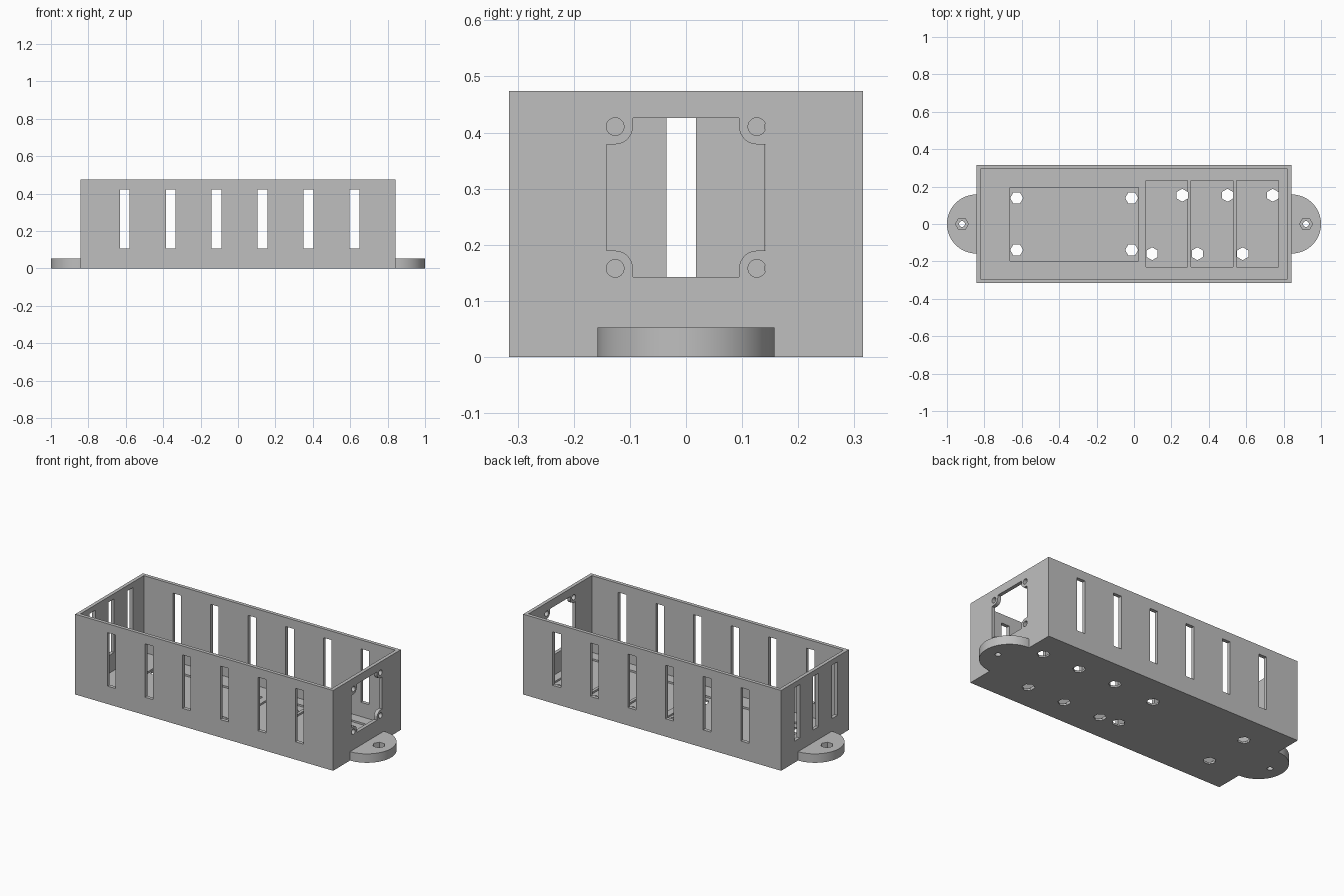
import bpy, bmesh
from math import sin, cos, pi

cube = bpy.data.objects.get("Cube")
if cube:
    bpy.data.objects.remove(cube, do_unlink=True)

MM = 1 / 95  # the model is laid out in millimetres, 190 mm long

grey = bpy.data.materials.new("plain_grey")
grey.use_nodes = True
grey.diffuse_color = (0.52, 0.52, 0.52, 1)
grey.node_tree.nodes["Principled BSDF"].inputs["Base Color"].default_value = (0.52, 0.52, 0.52, 1)


def arc(cx, cy, r, start, end, steps):
    """Points along an arc, both ends included."""
    angles = [start + (end - start) * i / steps for i in range(steps + 1)]
    return [(cx + r * cos(a), cy + r * sin(a)) for a in angles]


def ring(cx, cy, r, sides, turn=0):
    return arc(cx, cy, r, turn, turn + 2 * pi, sides)[:-1]


def rect(u0, u1, v0, v1):
    return [(u0, v0), (u1, v0), (u1, v1), (u0, v1)]


def prism(name, outline, lo, hi, axis="z"):
    """Extrude a flat outline from lo to hi along an axis."""
    place = {"x": lambda u, v, w: (w, u, v),
             "y": lambda u, v, w: (u, w, v),
             "z": lambda u, v, w: (u, v, w)}[axis]
    bm = bmesh.new()
    ends = [[bm.verts.new([c * MM for c in place(u, v, w)]) for u, v in outline]
            for w in (lo, hi)]
    bm.faces.new(ends[0])
    bm.faces.new(ends[1])
    count = len(outline)
    for i in range(count):
        j = (i + 1) % count
        bm.faces.new((ends[0][i], ends[0][j], ends[1][j], ends[1][i]))
    bmesh.ops.recalc_face_normals(bm, faces=bm.faces)
    mesh = bpy.data.meshes.new(name)
    bm.to_mesh(mesh)
    bm.free()
    mesh.materials.append(grey)
    obj = bpy.data.objects.new(name, mesh)
    bpy.context.collection.objects.link(obj)
    return obj


def cut(target, outline, lo, hi, axis="z"):
    """Subtract a prism from the target and discard the cutter."""
    cutter = prism("cutter", outline, lo, hi, axis)
    cutter.hide_render = True
    mod = target.modifiers.new("cut", "BOOLEAN")
    mod.operation = "DIFFERENCE"
    mod.solver = "EXACT"
    mod.object = cutter
    bpy.context.view_layer.objects.active = target
    bpy.ops.object.modifier_apply(modifier=mod.name)
    bpy.data.objects.remove(cutter, do_unlink=True)


def smooth(obj):
    bpy.ops.object.select_all(action="DESELECT")
    obj.select_set(True)
    bpy.context.view_layer.objects.active = obj
    bpy.ops.object.shade_smooth_by_angle(angle=pi / 6)


# Open box with thin walls and floor
L, W, H, WALL = 80, 30, 45, 2
tray = prism("tray", rect(-L, L, -W, W), 0, H)
cut(tray, rect(WALL - L, L - WALL, WALL - W, W - WALL), WALL, H + 5)

# Vent slots through both long walls
for i in range(6):
    x = -60 + i * 70 / 3
    cut(tray, rect(x, x + 5, 10, 40), -W - 5, W + 5, "y")

# Vent slots in the left-hand end
for i in range(3):
    y = -20 + i * 50 / 3
    cut(tray, rect(y, y + 5, 12, 42), -L - 5, -L + 5, "x")

# Fan opening with scooped corners and four screw holes
MID, HALF, PITCH, R = 27, 13.5, 12, 3
opening = []
for su, sv, start in ((1, 1, pi / 2), (-1, 1, 0), (-1, -1, pi / 2), (1, -1, 0)):
    cu, cv = su * PITCH, MID + sv * PITCH
    side = (su * HALF, cv - sv * R)
    top = (cu - su * R, MID + sv * HALF)
    # scoop runs from the side edge to the top or bottom edge
    scoop = [(cu - su * R * sin(a), cv - sv * R * cos(a))
             for a in [i * pi / 16 for i in range(9)]]
    run = [side] + scoop + [top]
    opening += run if su * sv > 0 else run[::-1]
cut(tray, opening, L - 5, L + 5, "x")
for su in (-1, 1):
    for sv in (-1, 1):
        cut(tray, ring(su * PITCH, MID + sv * PITCH, 1.5, 24), L - 5, L + 5, "x")

# Shallow board pockets in the floor
cut(tray, rect(-63, 2.3, -18.7, 18.6), 1, 5)
for i in range(3):
    x = 6 + i * 23
    cut(tray, rect(x, x + 21.3, -21.9, 22.1), 1, 5)

# Hexagonal holes through the floor
for x in (-59.6, -1.2):
    for y in (-13.2, 13.2):
        cut(tray, ring(x, y, 3.3, 6), -5, 5)
for i in range(3):
    cut(tray, ring(24.5 + i * 23, 14.6, 3.3, 6, pi / 6), -5, 5)
    cut(tray, ring(9.2 + i * 23, -15.1, 3.3, 6, pi / 6), -5, 5)
smooth(tray)

# Half-round mounting lugs, each with a nut trap and screw hole
for name, s in (("left_lug", 1), ("right_lug", -1)):
    lug = prism(name, [(s * u, v) for u, v in arc(L, 0, 15, -pi / 2, pi / 2, 40)], 0, 5)
    cut(lug, ring(s * 87.4, 0, 3.3, 6), 2, 8)
    cut(lug, ring(s * 87.4, 0, 1.5, 24), -3, 8)
    smooth(lug)
